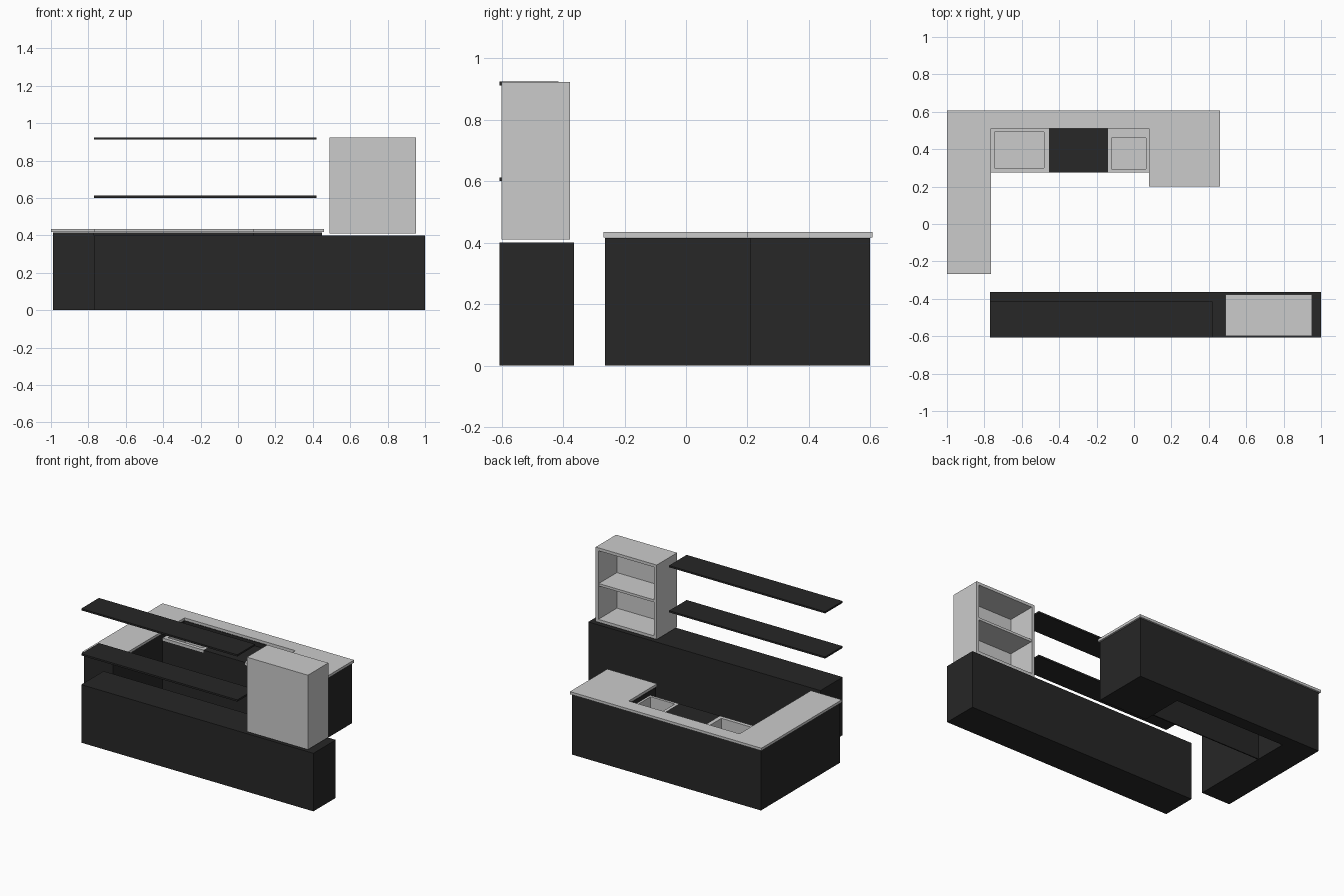
import bpy, bmesh

if "Cube" in bpy.data.objects:
    bpy.data.objects.remove(bpy.data.objects["Cube"])

black = bpy.data.materials.new("black_finish")
black.diffuse_color = (0.02, 0.02, 0.02, 1)
black.use_nodes = True
black.node_tree.nodes["Principled BSDF"].inputs["Base Color"].default_value = black.diffuse_color


def finish(name, bm, mat=None):
    bmesh.ops.recalc_face_normals(bm, faces=bm.faces)
    me = bpy.data.meshes.new(name)
    bm.to_mesh(me)
    bm.free()
    ob = bpy.data.objects.new(name, me)
    bpy.context.collection.objects.link(ob)
    if mat:
        me.materials.append(mat)
    return ob


def prism(name, outline, z0, z1, mat=None):
    bm = bmesh.new()
    face = bm.faces.new([bm.verts.new((x, y, z0)) for x, y in outline])
    top = bmesh.ops.extrude_face_region(bm, geom=[face], use_keep_orig=True)["geom"]
    bmesh.ops.translate(bm, vec=(0, 0, z1 - z0),
                        verts=[v for v in top if isinstance(v, bmesh.types.BMVert)])
    return finish(name, bm, mat)


def rect(x0, x1, y0, y1):
    return [(x0, y0), (x1, y0), (x1, y1), (x0, y1)]


def box(name, x, y, z, mat=None):
    return prism(name, rect(*x, *y), *z, mat)


def u_shape(x0, xa, xb, x1, yl, yr, ys, y1):
    return [(x0, yl), (xa, yl), (xa, ys), (xb, ys), (xb, yr), (x1, yr), (x1, y1), (x0, y1)]


def basin(name, outer, inner, top, rim, depth):
    # stacked rectangular rings: outside of the bowl, rim, inside of the bowl
    w = 0.005
    shell = (inner[0] - w, inner[1] + w, inner[2] - w, inner[3] + w)
    levels = [(shell, top - depth - w), (shell, top - rim), (outer, top - rim),
              (outer, top), (inner, top), (inner, top - depth)]
    bm = bmesh.new()
    rings = [[bm.verts.new((x, y, z)) for x, y in rect(*r)] for r, z in levels]
    for a, b in zip(rings, rings[1:]):
        for i in range(4):
            j = (i + 1) % 4
            bm.faces.new((a[i], a[j], b[j], b[i]))
    bm.faces.new(rings[0])
    bm.faces.new(rings[-1])
    return finish(name, bm)


# front counter with two long wall shelves above it
box("front_counter", (-0.77, 1.0), (-0.607, -0.364), (0, 0.4), black)
for name, z in (("lower_shelf", 0.601), ("upper_shelf", 0.912)):
    box(name, (-0.77, 0.42), (-0.607, -0.415), (z, z + 0.012), black)

# open cabinet, facing the inside of the kitchen
cx, cy, cz, t = (0.488, 0.953), (-0.6, -0.378), (0.41, 0.923), 0.02
box("cabinet_back", cx, (cy[0], cy[0] + t), cz)
for name, x in (("left", cx[0]), ("right", cx[1] - t)):
    box("cabinet_side_" + name, (x, x + t), (cy[0] + t, cy[1]), cz)
for name, z in (("bottom", cz[0]), ("top", cz[1] - t)):
    box("cabinet_" + name, (cx[0] + t, cx[1] - t), (cy[0] + t, cy[1]), (z, z + t))
box("cabinet_shelf", (cx[0] + t, cx[1] - t), (cy[0] + t, cy[1] - 0.005), (0.658, 0.675))

# U-shaped bar: dark base and slightly overhanging worktop
prism("bar_base", u_shape(-0.99, -0.77, 0.08, 0.45, -0.263, 0.21, 0.51, 0.598),
      0, 0.415, black)
prism("bar_worktop", u_shape(-1.0, -0.765, 0.08, 0.46, -0.268, 0.2, 0.51, 0.607),
      0.417, 0.435)

# recessed sink unit between the wings
box("sink_front_panel", (-0.77, 0.08), (0.275, 0.283), (0, 0.367), black)
box("sink_center_top", (-0.455, -0.14), (0.275, 0.51), (0.367, 0.385), black)
basin("large_sink", (-0.767, -0.455, 0.275, 0.51), (-0.745, -0.48, 0.3, 0.493), 0.385, 0.018, 0.14)
basin("small_sink", (-0.14, 0.08, 0.275, 0.51), (-0.12, 0.065, 0.293, 0.46), 0.385, 0.018, 0.14)
